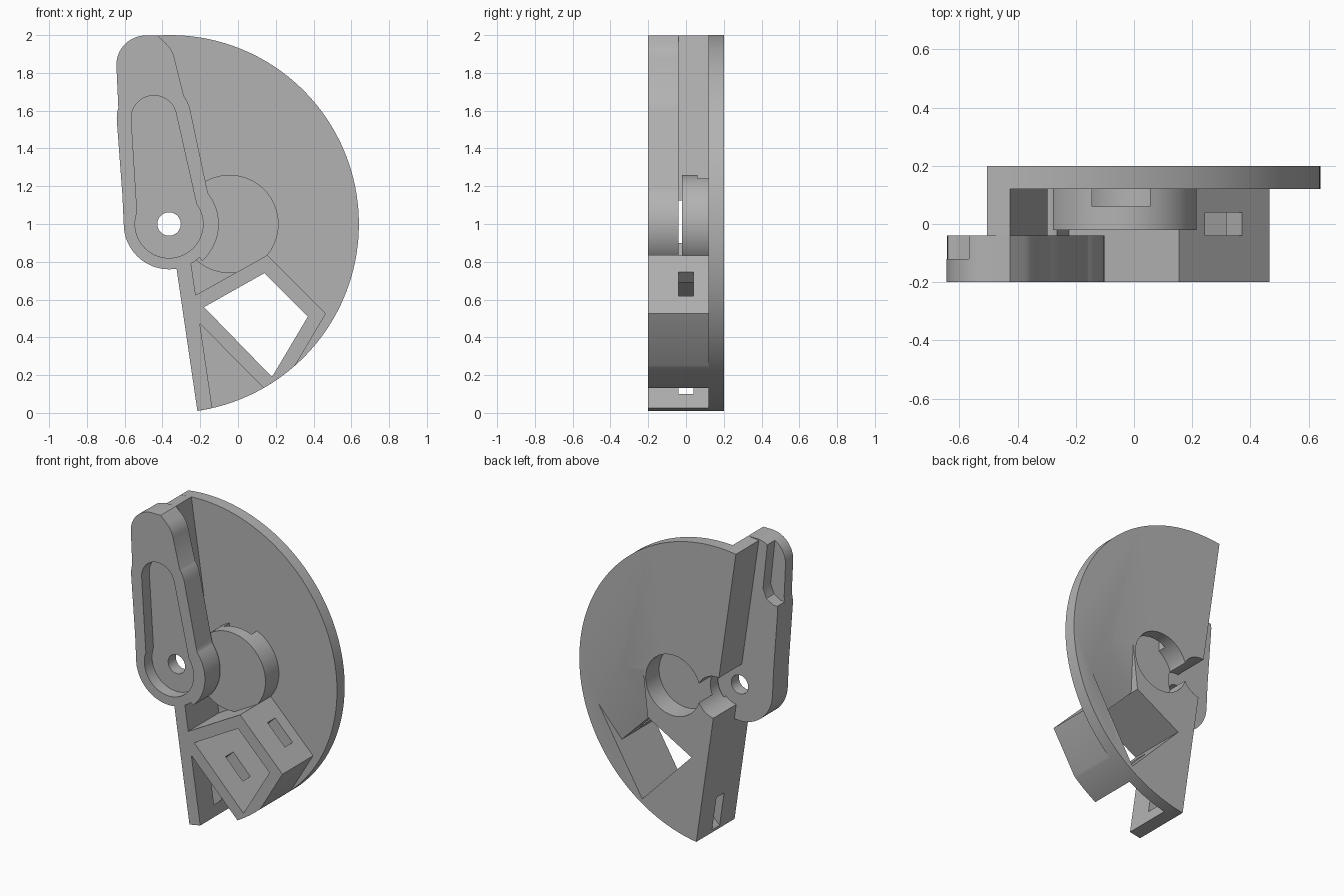
import bpy, bmesh, math
from mathutils import Vector
from mathutils.geometry import convex_hull_2d

cube = bpy.data.objects.get("Cube")
if cube:
    bpy.data.objects.remove(cube)

grey = bpy.data.materials.new("plain grey")
grey.use_nodes = True
grey.diffuse_color = (0.45, 0.45, 0.45, 1)
grey.node_tree.nodes["Principled BSDF"].inputs["Base Color"].default_value = (0.45, 0.45, 0.45, 1)

PIVOT = Vector((-0.36, 1.0))
HUB = Vector((-0.045, 1.0))
ALONG = Vector((-0.145, 0.99)).normalized()   # direction of the straight edge
ACROSS = Vector((ALONG.y, -ALONG.x))          # towards the rounded side


def arc(c, r, a0=0, a1=360, n=64):
    steps = n if a1 - a0 == 360 else n + 1
    angles = [math.radians(a0 + (a1 - a0) * i / n) for i in range(steps)]
    return [(c[0] + r * math.cos(a), c[1] + r * math.sin(a)) for a in angles]


def hull(*groups):
    pts = [Vector(p) for g in groups for p in g]
    return [pts[i] for i in convex_hull_2d(pts)]


def edge_point(u, v):
    return PIVOT + ACROSS * u + ALONG * v


def finish_mesh(name, bm):
    bmesh.ops.recalc_face_normals(bm, faces=bm.faces)
    mesh = bpy.data.meshes.new(name)
    bm.to_mesh(mesh)
    bm.free()
    mesh.materials.append(grey)
    ob = bpy.data.objects.new(name, mesh)
    bpy.context.collection.objects.link(ob)
    return ob


def prism(name, pts, y0, y1):
    """Outline in x and z, extruded along y."""
    bm = bmesh.new()
    face = bm.faces.new([bm.verts.new((p[0], y0, p[1])) for p in pts])
    new = bmesh.ops.extrude_face_region(bm, geom=[face])["geom"]
    bmesh.ops.translate(bm, vec=(0, y1 - y0, 0),
                        verts=[v for v in new if isinstance(v, bmesh.types.BMVert)])
    return finish_mesh(name, bm)


def solid_hull(name, pts):
    bm = bmesh.new()
    for p in pts:
        bm.verts.new(p)
    bmesh.ops.convex_hull(bm, input=bm.verts)
    return finish_mesh(name, bm)


def combine(ob, others, operation="DIFFERENCE"):
    for other in others:
        mod = ob.modifiers.new("boolean", "BOOLEAN")
        mod.operation, mod.object, mod.solver = operation, other, "EXACT"
    bpy.context.view_layer.update()
    graph = bpy.context.evaluated_depsgraph_get()
    mesh = bpy.data.meshes.new_from_object(ob.evaluated_get(graph))
    ob.modifiers.clear()
    ob.data = mesh


# Cutters
horn_pocket = [prism("horn_taper_cutter", hull(arc((-0.445, 1.56), 0.12), arc((-0.365, 1), 0.165)), -0.3, -0.12),
               prism("horn_round_cutter", arc((-0.365, 1), 0.18), -0.3, -0.12),
               prism("screw_hole_cutter", arc((-0.365, 1), 0.062), -0.3, 0)]
clearing = prism("pivot_clearing_cutter", arc(PIVOT, 0.14), -0.04, 0.3)
hub_pocket = prism("hub_pocket_cutter", arc(HUB, 0.2), 0.06, 0.3)
hub_notch = prism("hub_notch_cutter", [(-0.145, 1), (0.055, 1), (0.055, 1.4), (-0.145, 1.4)], 0.06, 0.12)
opening = prism("opening_cutter", [(-0.18, 0.56), (0.14, 0.74), (0.37, 0.51), (0.18, 0.19)], -0.3, 0.3)
slot_mid, slot_dir, slot_side = Vector((0.31, 0.685)), Vector((1, 1)).normalized(), Vector((1, -1)).normalized()
slot = prism("slot_cutter", [slot_mid + slot_dir * a + slot_side * b
                             for a, b in ((-1.1, -0.09), (0.3, -0.09), (0.3, 0.09), (-1.1, 0.09))], -0.04, 0.04)
ramp = solid_hull("ramp_cutter", [(0.37, 0.14, 0.51), (0.14, 0.14, 0.74), (0.37, 0.21, 0.51), (0.14, 0.21, 0.74),
                                  (0.52, 0.21, 0.77), (0.35, 0.21, 1.07), (0.18, 0.21, 1.09)])
corner_notch = prism("corner_notch_cutter", [(-0.58, 2.1), (-0.535, 1.68), (-0.56, 1.62), (-0.61, 1.59),
                                             (-0.8, 1.59), (-0.8, 2.1)], -0.12, 0)
disc = prism("disc_cutter", arc(PIVOT, 1, n=160), -0.3, 0.3)
cutters = horn_pocket + [clearing, hub_pocket, hub_notch, opening, slot, ramp, corner_notch, disc]

# Half-disc back plate
tilt = math.degrees(math.atan2(ALONG.y, ALONG.x))
plate = prism("back_plate", arc(PIVOT, 1, tilt - 180, tilt, 96), 0.12, 0.2)
combine(plate, [opening, hub_pocket, clearing, ramp])

# Wall along the straight edge
wall = prism("edge_wall", [edge_point(u, v) for u, v in
                           ((0, -1), (0.08, -0.997), (0.08, 0.997), (0, 1))], -0.2, 0.125)
combine(wall, horn_pocket + [clearing, slot])

# Arm that holds the lever horn
arm = prism("horn_arm", hull(arc((-0.365, 1), 0.24), arc((-0.488, 1.842), 0.156),
                             [edge_point(0, 1), edge_point(0.08, 0.997), (-0.39, 1.75)]), -0.2, -0.04)
lobe = prism("arm_lobe", hull(arc((-0.445, 1.56), 0.197), arc((-0.365, 1), 0.235)), -0.2, -0.04)
cheek = prism("arm_cheek", arc((-0.365, 1), 0.263, -48, 60, 24) + [(-0.365, 1)], -0.2, -0.04)
combine(arm, [lobe, cheek], "UNION")
combine(arm, horn_pocket + [corner_notch])
cutters += [lobe, cheek]

# Round hub with a pocket open to the back
hub = prism("round_hub", arc(HUB, 0.26), -0.02, 0.125)
combine(hub, [hub_pocket, hub_notch, clearing])

# Four-sided frame, trimmed to the disc
frame = prism("box_frame", [(-0.24, 0.615), (0.155, 0.835), (0.465, 0.525),
                            (0.196, 0.072), (-0.21, 0.48)], -0.2, 0.125)
combine(frame, [disc], "INTERSECT")
combine(frame, [opening, slot])

for ob in cutters:
    bpy.data.objects.remove(ob)

# Smooth curved walls, keep corners sharp
bpy.ops.object.select_all(action="DESELECT")
for ob in (plate, wall, arm, hub, frame):
    ob.select_set(True)
    bpy.context.view_layer.objects.active = ob
bpy.ops.object.shade_smooth_by_angle(angle=math.radians(30))
